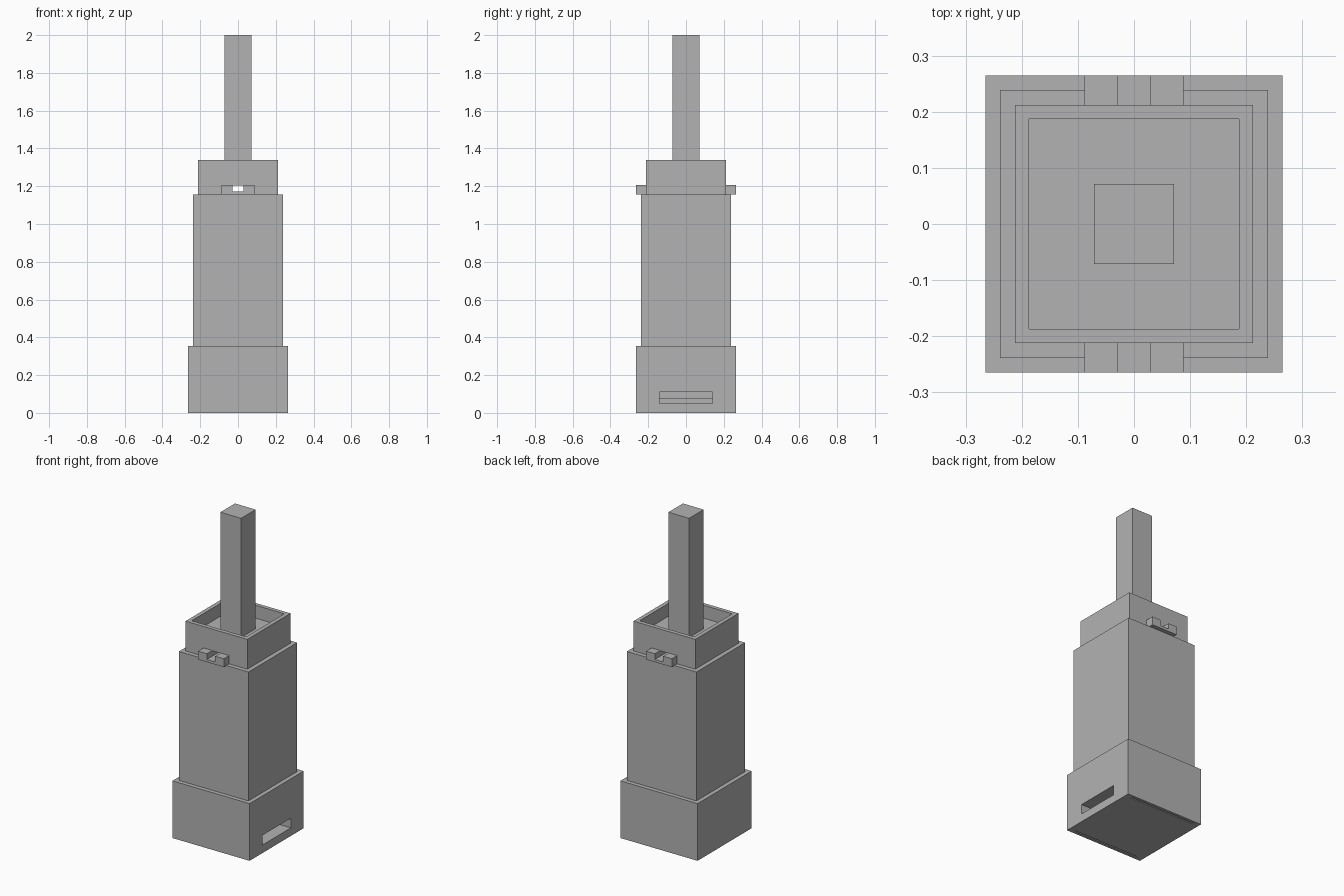
import bpy

# Remove the default cube
if "Cube" in bpy.data.objects:
    bpy.data.objects.remove(bpy.data.objects["Cube"], do_unlink=True)

# Single grey material
grey = bpy.data.materials.new("plain grey")
grey.use_nodes = True
COLOUR = (0.45, 0.45, 0.45, 1)
grey.diffuse_color = COLOUR
grey.node_tree.nodes["Principled BSDF"].inputs["Base Color"].default_value = COLOUR


def box(name, x, y, z):
    """Box from (min, max) pairs."""
    spans = (x, y, z)
    bpy.ops.mesh.primitive_cube_add(size=1, location=[(a + b) / 2 for a, b in spans])
    ob = bpy.context.object
    ob.name = name
    ob.scale = [b - a for a, b in spans]
    bpy.ops.object.transform_apply(location=False, rotation=False, scale=True)
    ob.data.materials.append(grey)
    return ob


def column(name, half, z0, z1):
    """Square centred block."""
    return box(name, (-half, half), (-half, half), (z0, z1))


def cut(target, cutter):
    cutter.hide_render = True
    mod = target.modifiers.new("cut", 'BOOLEAN')
    mod.operation = 'DIFFERENCE'
    mod.solver = 'EXACT'
    mod.object = cutter
    bpy.context.view_layer.objects.active = target
    bpy.ops.object.modifier_apply(modifier=mod.name)
    bpy.data.objects.remove(cutter, do_unlink=True)


# Heights of the stacked blocks
BASE, BODY, CAP, TOP = 0.355, 1.155, 1.34, 2.0
OUTER, MID, INNER = 0.265, 0.239, 0.212

# Base with a stepped side slot and two thin grooves underneath
base = column("base", OUTER, 0, BASE)
cut(base, box("slot_cutter", (-0.03, 0.3), (-0.14, 0.14), (0.05, 0.11)))
cut(base, box("slot_step_cutter", (-0.13, 0), (-0.14, 0.14), (0.075, 0.11)))
for side in (-1, 1):
    y = side * 0.244
    cut(base, box("groove_cutter", (-0.225, 0.225), (y - 0.004, y + 0.004), (-0.1, 0.02)))

# Main body
column("body", MID, BASE, BODY)

# Cap with an open tray on top and a tunnel from front to back
cap = column("cap", INNER, BODY, CAP)
cut(cap, column("tray_cutter", 0.187, 1.26, 1.5))
cut(cap, box("tunnel_cutter", (-0.029, 0.029), (-0.5, 0.5), (1.171, 1.205)))

# Notched clips at the front and back
for name, y in (("front_clip", (-OUTER, -INNER)), ("back_clip", (INNER, OUTER))):
    clip = box(name, (-0.088, 0.088), y, (BODY, 1.207))
    cut(clip, box("notch_cutter", (-0.029, 0.029), (-0.5, 0.5), (1.171, 1.3)))

# Upright shaft standing in the tray
column("shaft", 0.071, 1.26, TOP)
